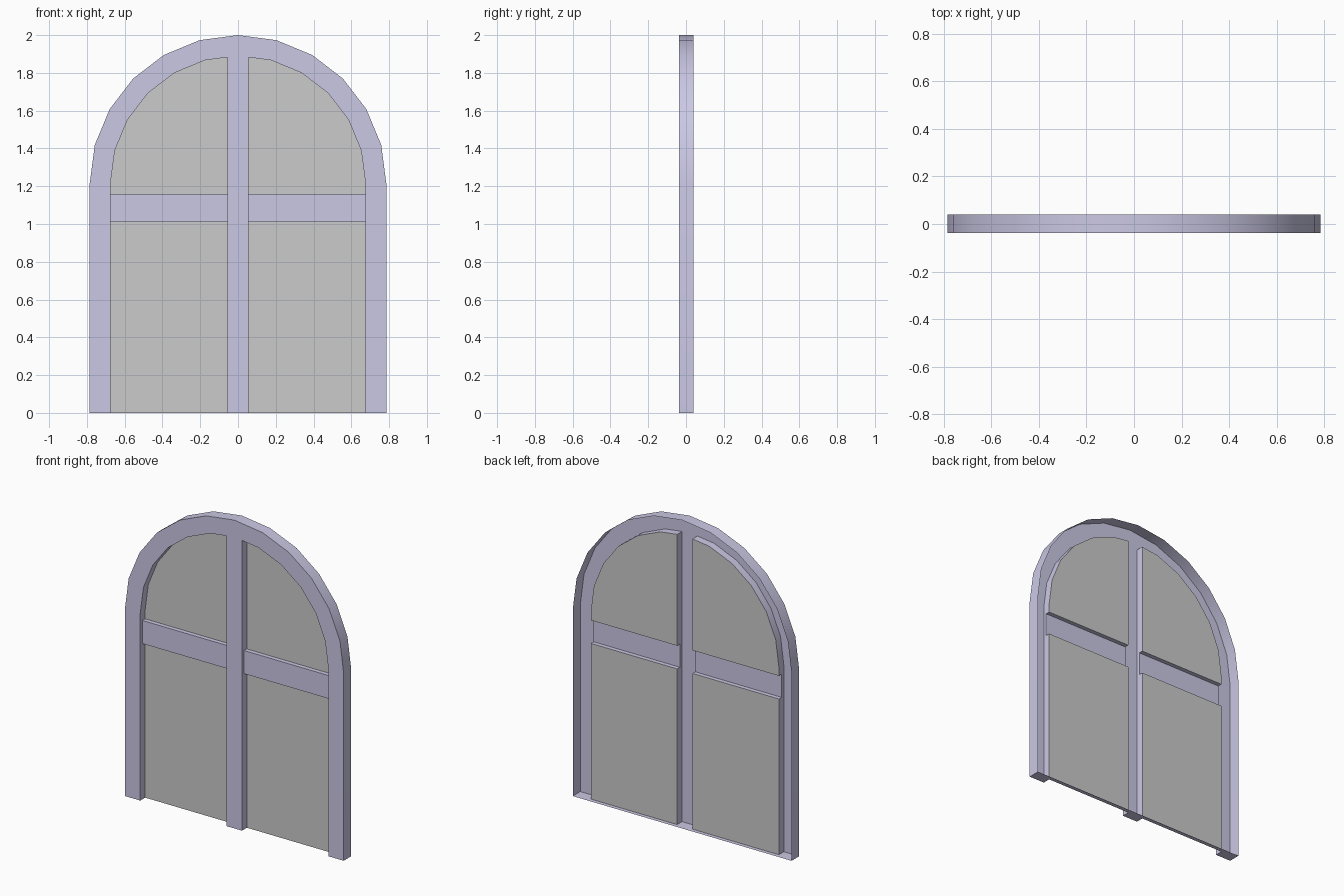
import bpy, bmesh, math

if "Cube" in bpy.data.objects:
    bpy.data.objects.remove(bpy.data.objects["Cube"])

R, RI, SPRING = 0.785, 0.675, 1.215      # outer / inner arch radius, spring height
M = 0.055                                # half width of the mullion
Z1, Z2 = 1.01, 1.16                      # crossbar bottom / top
F, BAR, P, B = -0.038, -0.016, 0.012, 0.039   # depths: front, crossbar, panel, back

purple = bpy.data.materials.new("painted_frame")
purple.diffuse_color = (0.60, 0.58, 0.78, 1)
purple.use_nodes = True
purple.node_tree.nodes["Principled BSDF"].inputs["Base Color"].default_value = purple.diffuse_color


def build(name, faces, material=None):
    """Half sheet mesh from polygons, front towards -y, mirrored across x = 0."""
    bm = bmesh.new()
    for f in faces:
        bm.faces.new([bm.verts.new(p) for p in f])
    bmesh.ops.remove_doubles(bm, verts=bm.verts, dist=1e-5)
    bmesh.ops.recalc_face_normals(bm, faces=bm.faces)
    bm.normal_update()
    if sum(f.normal.y * f.calc_area() for f in bm.faces) > 0:
        bmesh.ops.reverse_faces(bm, faces=bm.faces)
    me = bpy.data.meshes.new(name)
    bm.to_mesh(me)
    bm.free()
    ob = bpy.data.objects.new(name, me)
    bpy.context.collection.objects.link(ob)
    if material:
        me.materials.append(material)
    mod = ob.modifiers.new("mirror", 'MIRROR')
    mod.merge_threshold = 1e-4
    bpy.ops.object.select_all(action='DESELECT')
    ob.select_set(True)
    bpy.context.view_layer.objects.active = ob
    bpy.ops.object.modifier_apply(modifier="mirror")
    bpy.ops.object.shade_smooth_by_angle(angle=math.radians(30))


def flat(pts, y):
    return [(x, y, z) for x, z in pts]


def strip(pts, y0, y1):
    return [[(*a[:1], y0, a[1]), (*b[:1], y0, b[1]), (*b[:1], y1, b[1]), (*a[:1], y1, a[1])]
            for a, b in zip(pts, pts[1:])]


def arc(r):
    return [(r * math.cos(math.radians(15 * i)), SPRING + r * math.sin(math.radians(15 * i)))
            for i in range(7)]


outer = [(R, 0)] + arc(R)
arch = arc(RI)
arch[-1] = (0, arch[-1][1])
outer[-1] = (0, outer[-1][1])
t = M / arch[-2][0]
top = (M, arch[-1][1] * (1 - t) + arch[-2][1] * t)    # mullion meets the arch
post = [(RI, 0), (RI, Z1), (RI, Z2)]

# Frame front: post, arch ring and mullion
faces = [flat(post + [arch[0], outer[1], outer[0]], F)]
for i in range(6):
    mid = [top] if i == 5 else []
    faces.append(flat([outer[i + 1], outer[i + 2], arch[i + 1]] + mid + [arch[i]], F))
faces.append(flat([(0, 0), (M, 0), (M, Z1), (M, Z2), top, arch[-1]], F))
# Outer skin, open at the back
faces += strip(outer, F, B)
# Reveals around the openings, shallower beside the crossbar
faces += strip(post[:2], F, P) + strip(post[1:], F, BAR)
faces += strip([post[2]] + arch[:-1] + [top, (M, Z2)], F, P)
faces += strip([(M, Z2), (M, Z1)], F, BAR) + strip([(M, Z1), (M, 0)], F, P)
# Underside: post and mullion feet, sill strip behind the panels
faces += strip([(0, 0), (M, 0)], F, P) + strip([(RI, 0), (R, 0)], F, P)
faces += strip([(0, 0), (M, 0), (RI, 0), (R, 0)], P, B)
build("frame", faces, purple)

# Crossbars: raised channel with top and bottom edges
bar = [flat([(M, Z1), (RI, Z1), (RI, Z2), (M, Z2)], BAR)]
bar += strip([(M, Z1), (RI, Z1)], BAR, P) + strip([(M, Z2), (RI, Z2)], BAR, P)
build("crossbars", bar, purple)

# Grey panels
build("lower_panels", [flat([(M, 0), (RI, 0), (RI, Z1), (M, Z1)], P)])
build("upper_panels", [flat([(M, Z2), (RI, Z2)] + arch[:-1] + [top], P)])
